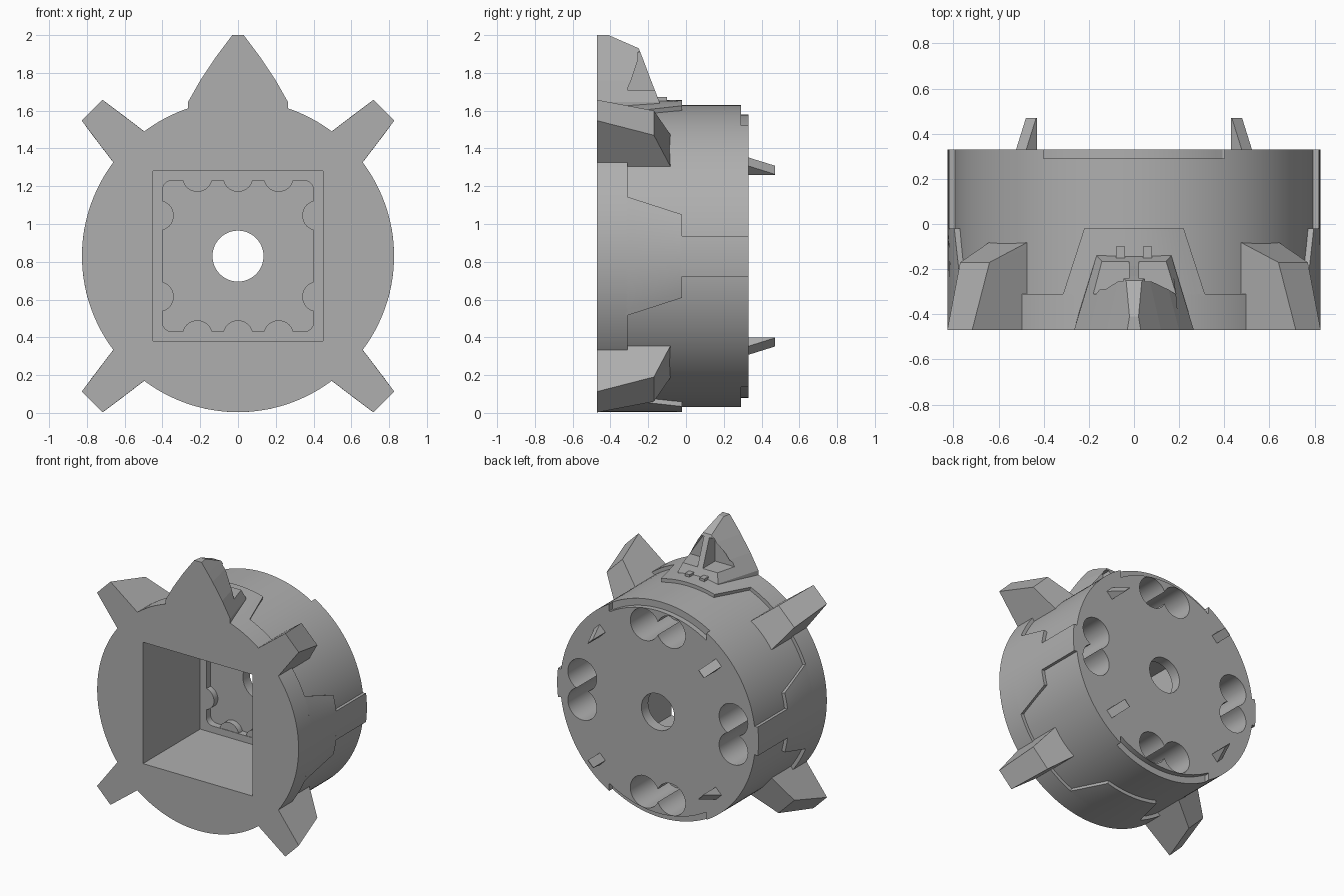
import bpy, bmesh, math
from mathutils import Vector

cube = bpy.data.objects.get("Cube")
if cube:
    bpy.data.objects.remove(cube, do_unlink=True)

CZ = 0.83            # height of the drum axis
FRONT, BACK = -0.47, 0.33

grey = bpy.data.materials.new("plain_grey")
grey.use_nodes = True
colour = (0.43, 0.43, 0.43, 1)
grey.diffuse_color = colour
grey.node_tree.nodes["Principled BSDF"].inputs["Base Color"].default_value = colour


def finish(name, bm):
    bmesh.ops.recalc_face_normals(bm, faces=bm.faces)
    mesh = bpy.data.meshes.new(name)
    bm.to_mesh(mesh)
    bm.free()
    mesh.materials.append(grey)
    ob = bpy.data.objects.new(name, mesh)
    bpy.context.collection.objects.link(ob)
    return ob


def loft(name, sections):
    """Skin closed rings of equal length and cap both ends."""
    bm = bmesh.new()
    rings = [[bm.verts.new(p) for p in s] for s in sections]
    n = len(rings[0])
    for a, b in zip(rings, rings[1:]):
        for i in range(n):
            j = (i + 1) % n
            bm.faces.new((a[i], a[j], b[j], b[i]))
    bm.faces.new(rings[0])
    bm.faces.new(rings[-1][::-1])
    return finish(name, bm)


def prism(name, points, y0, y1):
    return loft(name, [[(x, y, z) for x, z in points] for y in (y0, y1)])


def circle(x, z, r, n=32):
    return [(x + r * math.cos(math.tau * i / n), z + r * math.sin(math.tau * i / n)) for i in range(n)]


def square(h):
    return [(-h, CZ - h), (h, CZ - h), (h, CZ + h), (-h, CZ + h)]


def hull(name, points):
    bm = bmesh.new()
    for p in points:
        bm.verts.new(p)
    bmesh.ops.convex_hull(bm, input=bm.verts)
    bmesh.ops.dissolve_limit(bm, angle_limit=0.01, verts=bm.verts, edges=bm.edges)
    return finish(name, bm)


def polar(angle, r, t, y):
    """Radial distance r, sideways offset t, depth y."""
    c, s = math.cos(angle), math.sin(angle)
    return (r * c - t * s, y, CZ + r * s + t * c)


def activate(ob):
    bpy.ops.object.select_all(action='DESELECT')
    ob.select_set(True)
    bpy.context.view_layer.objects.active = ob


def cut(ob, cutter):
    activate(ob)
    mod = ob.modifiers.new("cut", 'BOOLEAN')
    mod.operation = 'DIFFERENCE'
    mod.solver = 'EXACT'
    mod.object = cutter
    bpy.ops.object.modifier_apply(modifier=mod.name)
    bpy.data.objects.remove(cutter, do_unlink=True)


def smooth(ob):
    activate(ob)
    bpy.ops.object.shade_smooth_by_angle(angle=math.radians(25))


# Drum with a thicker front ring
drum = loft("drum", [[(x, y, z) for x, z in circle(0, CZ, r, 128)]
                     for r, y in ((0.826, FRONT), (0.826, -0.31), (0.8, -0.31), (0.8, BACK))])

# Deep square socket, shallow rounded recess and axle hole
cut(drum, prism("cutter", square(0.45), -0.6, 0.2))
rounded = []
for k in range(4):
    a = math.pi / 4 + k * math.pi / 2
    cx, cz = 0.35 * math.copysign(1, math.cos(a)), 0.35 * math.copysign(1, math.sin(a))
    for i in range(7):
        b = k * math.pi / 2 + i * math.pi / 12
        rounded.append((cx + 0.05 * math.cos(b), CZ + cz + 0.05 * math.sin(b)))
cut(drum, prism("cutter", rounded, 0.1, 0.25))
cut(drum, prism("cutter", circle(0, CZ, 0.135, 48), 0, 0.5))

# Paired round holes in the back
for k in range(4):
    for side in (-1, 1):
        x, _, z = polar(k * math.pi / 2, 0.62, side * 0.108, 0)
        cut(drum, prism("cutter", circle(x, z, 0.118), -0.05, 0.5))

# Stepped ledges at the top and bottom of the back rim
for s in (-1, 1):
    arc = [math.pi / 2 + (i / 24 - 0.5) * 1.2 for i in range(25)]
    inner = [(0.75 * math.cos(a), CZ + s * 0.75 * math.sin(a)) for a in arc]
    outer = [(x, z) for x, z in inner if abs(x) < 0.4]
    outer = [(0.4, CZ + s * 0.64)] + outer + [(-0.4, CZ + s * 0.64)]
    cut(drum, prism("cutter", outer + [(-0.4, CZ + s), (0.4, CZ + s)], 0.29, 0.5))
smooth(drum)

# Half-round bumps around the recess
for k in range(4):
    for offset in ((-0.215, 0.215) if k % 2 == 0 else (-0.215, 0, 0.215)):
        x, _, z = polar(k * math.pi / 2, 0.42, offset, 0)
        smooth(prism("recess_bump", circle(x, z, 0.08), 0.204, 0.27))


# Raised plates that run back from the front ring
def raised_plate(name, angle, rows, n=16):
    sections = []
    for y, half in rows:
        steps = [angle + half * (2 * i / n - 1) for i in range(n + 1)]
        sections.append([polar(a, 0.826, 0, y) for a in steps] +
                        [polar(a, 0.77, 0, y) for a in reversed(steps)])
    smooth(loft(name, sections))


for k, side in enumerate(("left", "top", "right", "bottom")):
    angle = k * math.pi / 2
    raised_plate(side + "_plate", angle, ((-0.32, 0.39), (-0.31, 0.39), (-0.02, 0.27)))
    if k % 2 == 0:
        raised_plate(side + "_strip", angle, ((-0.03, 0.13), (BACK, 0.13)))

# Four tapered spurs and four small back prongs on the diagonals
for k in range(4):
    a = math.pi / 4 + k * math.pi / 2
    spur = [(1.092, 0.078, FRONT), (0.7, 0.132, FRONT), (0.997, 0.092, -0.17),
            (0.785, 0.12, -0.08), (0.7, 0.132, -0.08)]
    hull("spur", [polar(a, r, t * s, y) for r, t, y in spur for s in (-1, 1)])
    prong = [(0.64, 0.032, 0.3), (0.72, 0.032, 0.3), (0.64, 0.032, 0.47), (0.645, 0.032, 0.47)]
    hull("back_prong", [polar(a, r, t * s, y) for r, t, y in prong for s in (-1, 1)])

# Pointed fin on top: height, front half width, back half width, back depth
levels = [(1.55, 0.265, 0.17, -0.13), (1.645, 0.265, 0.165, -0.14),
          (1.76, 0.2, 0.125, -0.185), (1.88, 0.12, 0.065, -0.23),
          (1.93, 0.083, 0.035, -0.25), (2.0, 0.03, 0.02, -0.41)]
fin = loft("fin", [[(-f, FRONT, z), (f, FRONT, z), (b, y, z), (-b, y, z)]
                   for z, f, b, y in levels])
for s in (-1, 1):
    window = [(0.022, 1.71), (0.187, 1.71), (0.05, 1.91), (0.022, 1.91)]
    cut(fin, prism("cutter", [(s * x, z) for x, z in window], -0.31, 0.1))
    clip = [(s * x, z) for x, z in ((0.04, 1.6), (0.08, 1.6), (0.08, 1.672), (0.04, 1.672))]
    prism("fin_clip", clip, -0.16, -0.1)
